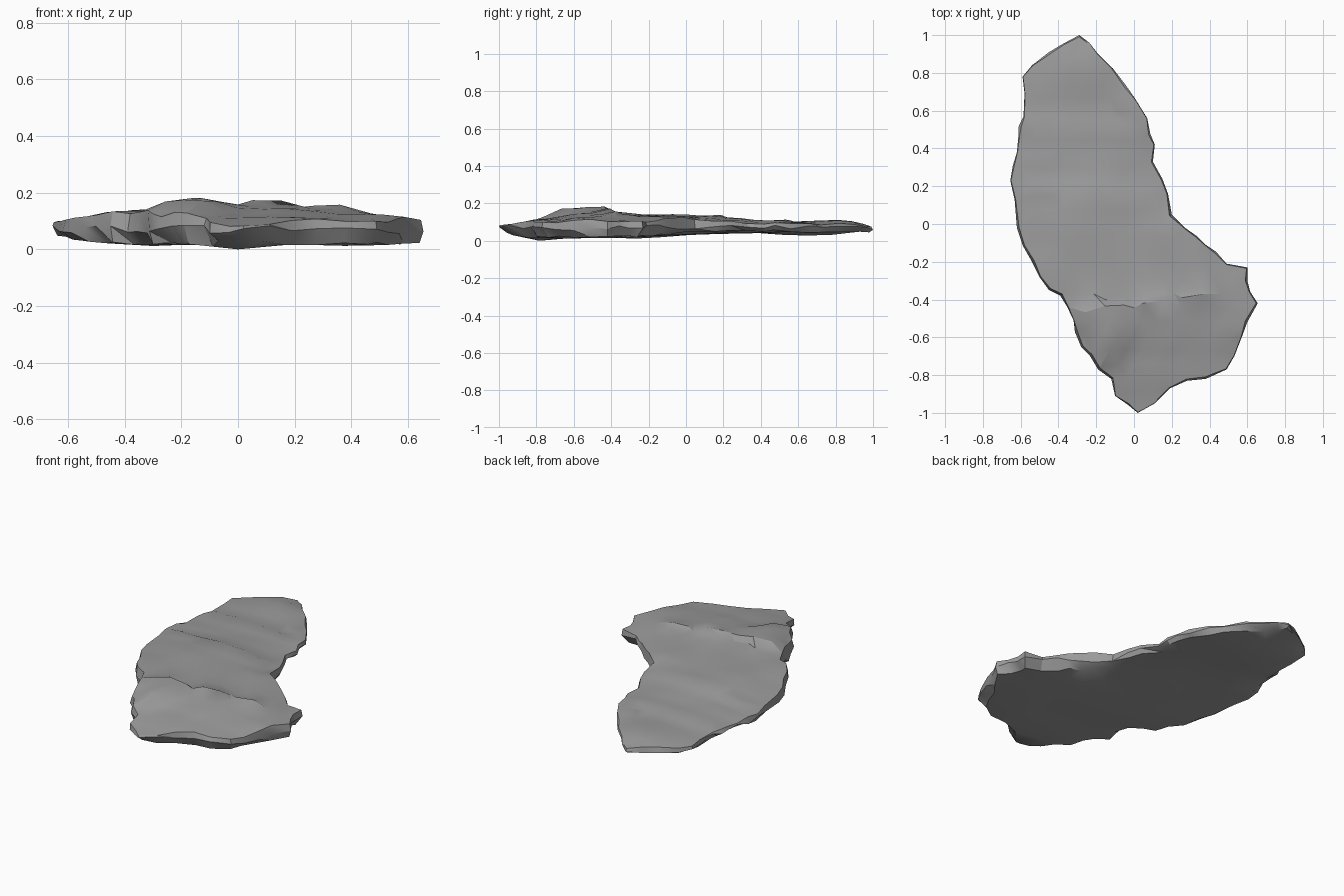
import bpy, bmesh, random
from mathutils import Vector
from mathutils.geometry import delaunay_2d_cdt

if "Cube" in bpy.data.objects:
    bpy.data.objects.remove(bpy.data.objects["Cube"])

random.seed(4)

# Outline seen from above, clockwise from the far tip
corners = [Vector(p) for p in [
    (-.29, 1), (-.19, .90), (-.04, .73), (.07, .56), (.11, .42), (.10, .33), (.18, .16),
    (.20, .05), (.27, -.02), (.38, -.11), (.49, -.21), (.60, -.23), (.60, -.30),
    (.655, -.42), (.57, -.60), (.49, -.77), (.38, -.82), (.28, -.83), (.19, -.87),
    (.11, -.95), (.02, -1), (-.10, -.91), (-.12, -.82), (-.19, -.77), (-.28, -.65),
    (-.32, -.51), (-.39, -.38), (-.45, -.35), (-.54, -.20), (-.62, -.02), (-.655, .23),
    (-.62, .38), (-.61, .52), (-.585, .57), (-.59, .78), (-.54, .84), (-.45, .91)]]

# Chip the longer edges
outline = []
for i, p in enumerate(corners):
    q = corners[(i + 1) % len(corners)]
    outline.append(p)
    if (q - p).length > .13:
        d = (q - p).normalized()
        outline.append(p.lerp(q, random.uniform(.4, .6))
                       + Vector((d.y, -d.x)) * random.uniform(-.012, .012))

# Sample heights of the upper and lower faces
top_pts = [
    (-.29, .97, .085), (-.55, .78, .095), (0, .7, .095), (-.3, .83, .112), (-.6, .45, .095),
    (.08, .4, .10), (-.25, .42, .108), (-.62, .15, .105), (.18, .1, .11), (-.2, .17, .132),
    (-.3, -.05, .142), (.15, -.05, .135), (-.55, -.1, .115), (-.4, -.3, .135),
    (-.1, -.3, .138), (.2, -.25, .132), (.52, -.25, .105), (-.15, -.5, .182),
    (.1, -.41, .168), (.35, -.36, .15), (-.14, -.62, .178), (0, -.73, .115),
    (.15, -.55, .145), (.62, -.42, .11), (.45, -.55, .125), (.45, -.75, .10),
    (.25, -.78, .112), (-.27, -.63, .125), (.02, -.95, .085), (-.08, -.82, .11)]
low_pts = [
    (-.3, .95, .04), (-.3, .65, .027), (-.55, .6, .04), (0, .5, .045), (-.25, .3, .045),
    (-.6, .1, .035), (.15, .1, .04), (-.2, -.05, .03), (-.3, -.25, .012), (.2, -.3, .02),
    (.5, -.35, .012), (.1, -.6, .02), (0, -.8, .0), (.4, -.75, .012), (.02, -.95, .03)]

def height(p, samples):
    total = weight = 0
    for x, y, z in samples:
        w = 1 / (((p.x - x) ** 2 + (p.y - y) ** 2) ** 1.5 + 1e-5)
        total += w * z
        weight += w
    return total / weight

def inset(low, high):
    ring = []
    n = len(outline)
    for i, p in enumerate(outline):
        d = (outline[(i + 1) % n] - outline[i - 1]).normalized()
        ring.append(p + Vector((d.y, -d.x)) * random.uniform(low, high))
    return ring

def inside(p, ring):
    hit = False
    for i, b in enumerate(ring):
        a = ring[i - 1]
        if (a.y > p.y) != (b.y > p.y) and p.x < a.x + (p.y - a.y) * (b.x - a.x) / (b.y - a.y):
            hit = not hit
    return hit

# Layered ledges crossing the upper face: start, end, height of the lip
ledges = [((-.36, -.46), (.36, -.35), .008), ((-.54, .23), (.10, .17), .006),
          ((-.54, .57), (-.05, .54), .005)]

bm = bmesh.new()

def sheet(ring, samples, step, lips=()):
    """Triangulated face of the slab; returns its rim vertices."""
    n = len(ring)
    pts, lift = list(ring), {}
    for a, b, h in lips:
        for k in range(8):
            p = Vector(a).lerp(Vector(b), k / 7)
            p.y += random.uniform(-.01, .01)
            if inside(p, ring):
                for dy, s in ((-.015, h), (.02, -h)):
                    lift[len(pts)] = s
                    pts.append(p + Vector((0, dy)))
    fixed = list(pts)
    for i in range(-12, 13):
        for j in range(-18, 19):
            p = Vector((i * step + (j % 2) * step / 2, j * step * .87))
            if inside(p, ring) and min((p - r).length for r in fixed) > step * .55:
                pts.append(p)
    edges = [(i, (i + 1) % n) for i in range(n)]
    co, _, faces, source, _, _ = delaunay_2d_cdt(pts, edges, [], 1, 1e-6)
    verts = [bm.verts.new((p.x, p.y, height(p, samples) + lift.get(s[0] if s else -1, 0)))
             for p, s in zip(co, source)]
    for f in faces:
        bm.faces.new([verts[i] for i in f])
    return [min(verts, key=lambda v: (v.co.xy - r).length) for r in ring]

top_rim = sheet(inset(.002, .014), top_pts, .085, ledges)
low_rim = sheet(inset(.01, .05), low_pts, .15)

# Jagged broken edge between the two faces
for v in top_rim:
    v.co.z -= random.uniform(0, .012)
for v in low_rim:
    v.co.z += random.uniform(0, .016)
mid = [bm.verts.new((p.x, p.y, random.uniform(.055, .085))) for p in outline]
for a, b in ((top_rim, mid), (mid, low_rim)):
    for i in range(len(mid)):
        j = (i + 1) % len(mid)
        bm.faces.new((a[i], a[j], b[i]))
        bm.faces.new((a[j], b[j], b[i]))

bmesh.ops.recalc_face_normals(bm, faces=bm.faces)
drop = min(v.co.z for v in bm.verts)
bmesh.ops.translate(bm, verts=bm.verts, vec=(0, 0, -drop))

mesh = bpy.data.meshes.new("rock_slab")
bm.to_mesh(mesh)
bm.free()

# Dark grey stone
stone = bpy.data.materials.new("stone")
stone.diffuse_color = (.33, .33, .33, 1)
stone.use_nodes = True
stone.node_tree.nodes["Principled BSDF"].inputs["Base Color"].default_value = stone.diffuse_color
mesh.materials.append(stone)

slab = bpy.data.objects.new("rock_slab", mesh)
bpy.context.collection.objects.link(slab)
bpy.context.view_layer.objects.active = slab
slab.select_set(True)
bpy.ops.object.shade_smooth_by_angle(angle=.5)
